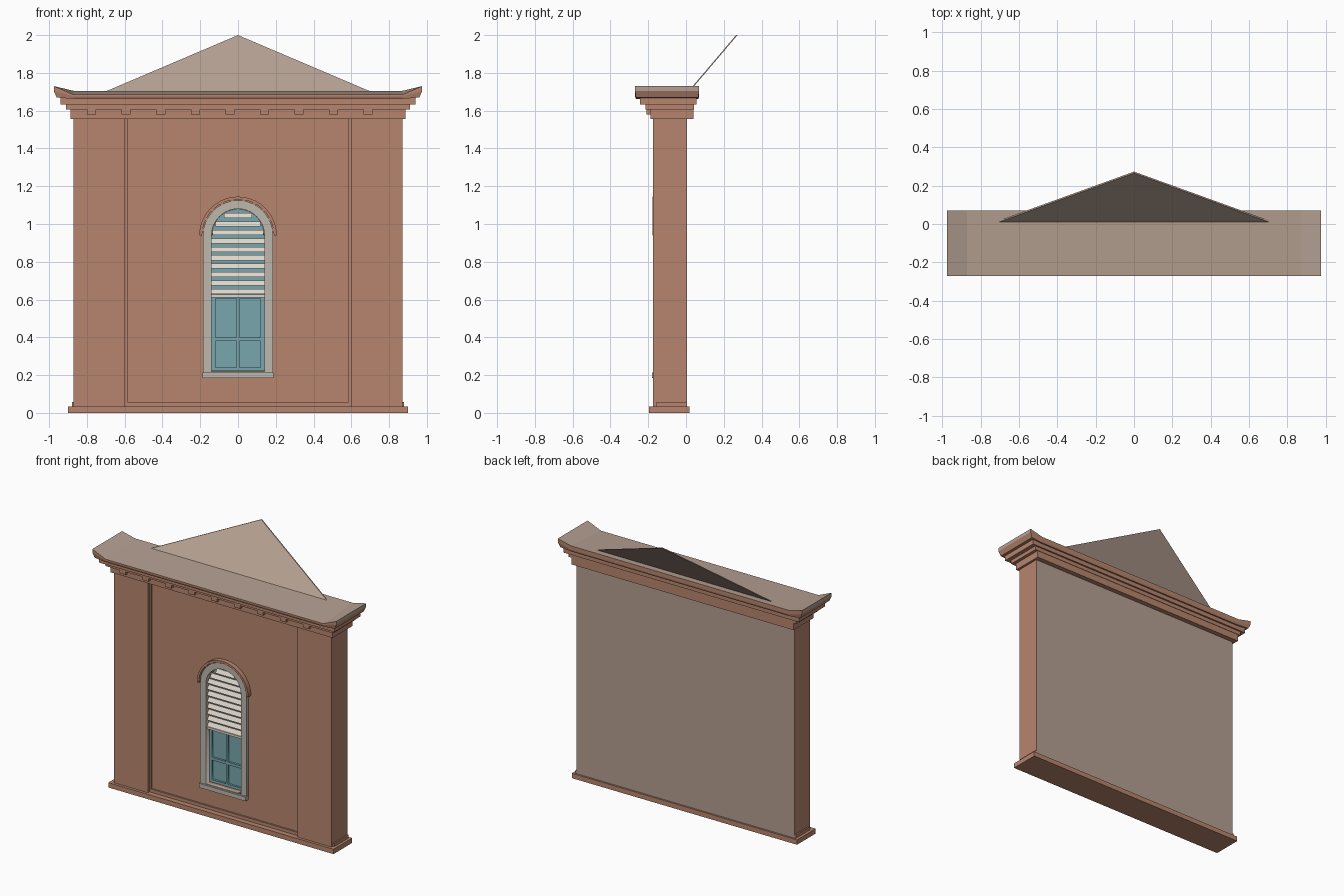
import bpy, bmesh, math
from mathutils import Vector

cube = bpy.data.objects.get("Cube")
if cube:
    bpy.data.objects.remove(cube, do_unlink=True)


def material(name, rgb):
    m = bpy.data.materials.new(name)
    m.use_nodes = True
    m.diffuse_color = (*rgb, 1)
    m.node_tree.nodes["Principled BSDF"].inputs["Base Color"].default_value = (*rgb, 1)
    return m


BRICK = material("terracotta brick", (0.47, 0.235, 0.155))
ROOF = material("grey brown roof", (0.46, 0.35, 0.285))
STONE = material("pale stone", (0.52, 0.48, 0.42))
SLAT = material("cream slat", (0.74, 0.67, 0.60))
TEAL = material("teal window", (0.19, 0.39, 0.42))


def from_bmesh(name, bm, *mats):
    bmesh.ops.recalc_face_normals(bm, faces=bm.faces)
    mesh = bpy.data.meshes.new(name)
    bm.to_mesh(mesh)
    bm.free()
    for m in mats:
        mesh.materials.append(m)
    ob = bpy.data.objects.new(name, mesh)
    bpy.context.collection.objects.link(ob)
    return ob


def box(name, mat, x0, x1, y0, y1, z0, z1):
    bm = bmesh.new()
    bmesh.ops.create_cube(bm, size=1)
    for v in bm.verts:
        v.co = Vector(((x0 + x1) / 2 + v.co.x * (x1 - x0),
                       (y0 + y1) / 2 + v.co.y * (y1 - y0),
                       (z0 + z1) / 2 + v.co.z * (z1 - z0)))
    return from_bmesh(name, bm, mat)


def plate(name, mat, outlines, y0, y1):
    """Upright plate from x-z outlines; later outlines inside the first are holes."""
    cu = bpy.data.curves.new(name, "CURVE")
    cu.dimensions = "2D"
    cu.fill_mode = "BOTH"
    cu.extrude = (y1 - y0) / 2
    for pts in outlines:
        sp = cu.splines.new("POLY")
        sp.points.add(len(pts) - 1)
        for p, (x, z) in zip(sp.points, pts):
            p.co = (x, z, 0, 1)
        sp.use_cyclic_u = True
    tmp = bpy.data.objects.new(name + "_outline", cu)
    bpy.context.collection.objects.link(tmp)
    deps = bpy.context.evaluated_depsgraph_get()
    mesh = bpy.data.meshes.new_from_object(tmp.evaluated_get(deps))
    bm = bmesh.new()
    bm.from_mesh(mesh)
    bpy.data.objects.remove(tmp, do_unlink=True)
    bpy.data.meshes.remove(mesh)
    bmesh.ops.remove_doubles(bm, verts=bm.verts, dist=1e-5)
    for v in bm.verts:
        x, z, d = v.co
        v.co = (x, (y0 + y1) / 2 - d, z)
    for f in bm.faces:
        f.material_index = 0
    return from_bmesh(name, bm, mat)


SPRING = 0.94  # height where the arch begins


def arc(r, n=20):
    return [(r * math.cos(math.pi * i / n), SPRING + r * math.sin(math.pi * i / n))
            for i in range(n + 1)]


def arch(r, bottom):
    return [(-r, bottom), (r, bottom)] + arc(r)


# Wall: core with a plain back, recessed front panel, corner pilasters
core = box("wall_core", BRICK, -0.87, 0.87, -0.1, 0.005, 0.03, 1.56)
core.data.materials.append(ROOF)
for f in core.data.polygons:
    f.material_index = int(f.normal.y > 0.5)
plate("front_panel", BRICK,
      [[(-0.6, 0.03), (0.6, 0.03), (0.6, 1.56), (-0.6, 1.56)], arch(0.14, 0.22)],
      -0.145, -0.1)
for s, side in ((-1, "right"), (1, "left")):
    box(side + "_pilaster", BRICK, *sorted((s * 0.597, s * 0.87)), -0.175, -0.1, 0.03, 1.56)
    box(side + "_panel_rail", BRICK, *sorted((s * 0.585, s * 0.597)), -0.155, -0.1, 0.03, 1.56)

# Stepped base
box("base_plinth", BRICK, -0.90, 0.90, -0.195, 0.018, 0, 0.035)
box("base_step", BRICK, -0.88, 0.88, -0.157, 0.004, 0.035, 0.058)

# Stepped cornice with small blocks
box("cornice_frieze", BRICK, -0.887, 0.887, -0.188, 0.04, 1.555, 1.605)
box("cornice_band", BRICK, -0.91, 0.91, -0.215, 0.043, 1.605, 1.632)
box("cornice_ledge", BRICK, -0.94, 0.94, -0.243, 0.055, 1.632, 1.67)
for i in range(9):
    x = -0.775 + 0.183 * i
    box(f"cornice_block_{i + 1}", BRICK, x - 0.024, x + 0.024, -0.21, -0.18, 1.58, 1.606)

# Cornice top: sloped to the front, flaring up at both ends
bm = bmesh.new()
rings = []
for s, end in ((-1, True), (-1, False), (1, False), (1, True)):
    x = s * (0.975 if end else 0.87)
    low, mid, front, back = (1.67, 1.705, 1.73, 1.73) if end else (1.662, 1.675, 1.685, 1.705)
    xb = s * 0.96 if end else x
    rings.append([bm.verts.new(p) for p in (
        (xb, -0.265, low), (xb, 0.065, low), (x, 0.07, mid),
        (x, 0.07, back), (x, -0.27, front), (x, -0.27, mid))])
for a, b in zip(rings, rings[1:]):
    for i in range(6):
        j = (i + 1) % 6
        f = bm.faces.new((a[i], a[j], b[j], b[i]))
        f.material_index = int(i == 3)
for r in (rings[0], rings[-1]):
    bm.faces.new((r[0], r[1], r[2], r[5]))
    bm.faces.new((r[2], r[3], r[4], r[5])).material_index = 1
from_bmesh("cornice_top", bm, BRICK, ROOF)

# Thin leaning gable
bm = bmesh.new()
tri = [bm.verts.new(p) for p in ((-0.705, 0.01, 1.7), (0.705, 0.01, 1.7), (0, 0.265, 2.0))]
face = bm.faces.new(tri)
ext = bmesh.ops.extrude_face_region(bm, geom=[face])
for v in ext["geom"]:
    if isinstance(v, bmesh.types.BMVert):
        v.co += Vector((0, 0.008, 0))
bmesh.ops.recalc_face_normals(bm, faces=bm.faces)
from_bmesh("gable", bm, ROOF)

# Window surround, sill and hood
plate("window_surround", STONE, [arch(0.185, 0.2), arch(0.14, 0.22)], -0.167, -0.105)
box("window_sill", STONE, -0.187, 0.187, -0.18, -0.105, 0.185, 0.215)
plate("window_hood", BRICK, [arc(0.205) + arc(0.19)[::-1]], -0.178, -0.14)
for i in range(10):
    a = math.pi * (i + 0.5) / 10
    block = []
    for r, da in ((0.183, -0.05), (0.195, -0.05), (0.195, 0.05), (0.183, 0.05)):
        block.append((r * math.cos(a + da), SPRING + r * math.sin(a + da)))
    plate(f"hood_block_{i + 1}", BRICK, [block], -0.174, -0.14)

# Sash: glass behind a frame with four openings
plate("window_glass", TEAL, [arch(0.139, 0.221)], -0.112, -0.101)


def rect(x0, x1, z0, z1):
    return [(x0, z0), (x1, z0), (x1, z1), (x0, z1)]


panes = [rect(x, x + 0.112, z0, z1) for x in (-0.12, 0.008)
         for z0, z1 in ((0.24, 0.38), (0.4, 0.605))]
plate("window_sash", TEAL, [rect(-0.139, 0.139, 0.221, 0.63)] + panes, -0.127, -0.112)

# Slatted blind clipped to the arch, with a bottom rail
for i in range(10):
    z = 0.63 + 0.0445 * i
    top = z + 0.027
    half = 0.139 if top < SPRING else math.sqrt(max(0.139 ** 2 - (top - SPRING) ** 2, 0.0001))
    bm = bmesh.new()
    bmesh.ops.create_cube(bm, size=1)
    for v in bm.verts:
        up = v.co.z > 0
        v.co = (v.co.x * 2 * half, (-0.132 if up else -0.15) + v.co.y * 0.006,
                top if up else z)
    from_bmesh(f"blind_slat_{i + 1}", bm, SLAT)
box("blind_rail", SLAT, -0.139, 0.139, -0.157, -0.127, 0.612, 0.628)
